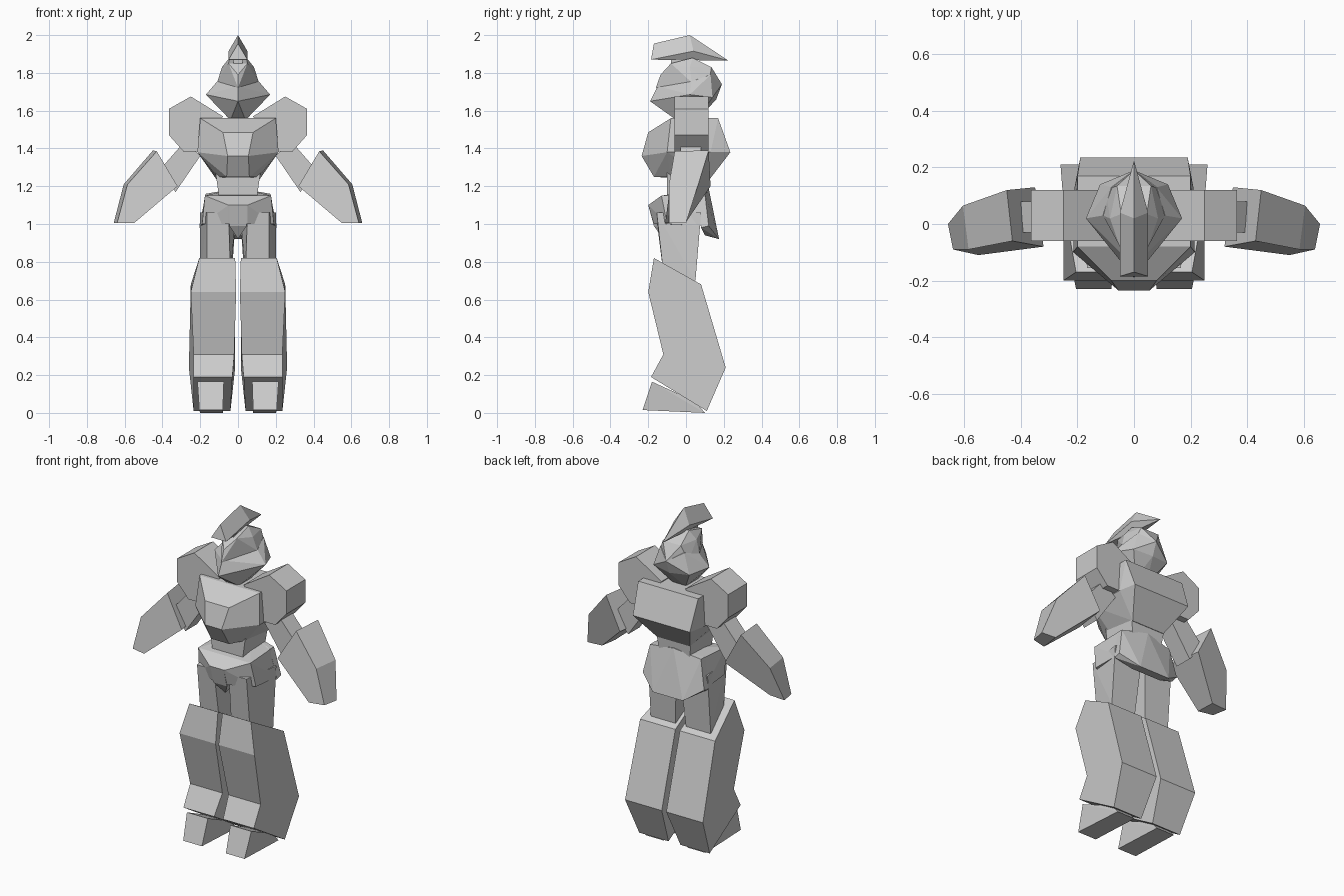
import bpy, bmesh

grey = bpy.data.materials.new("plain_grey")
grey.diffuse_color = (0.6, 0.6, 0.6, 1)


def finish(name, bm):
    bmesh.ops.recalc_face_normals(bm, faces=bm.faces)
    me = bpy.data.meshes.new(name)
    bm.to_mesh(me)
    bm.free()
    me.materials.append(grey)
    bpy.context.collection.objects.link(bpy.data.objects.new(name, me))


def hull(name, pts, both=True):
    """Faceted solid around the points; both=True mirrors the points in x."""
    bm = bmesh.new()
    pts = set(pts) | ({(-x, y, z) for x, y, z in pts} if both else set())
    for p in sorted(pts):
        bm.verts.new(p)
    res = bmesh.ops.convex_hull(bm, input=bm.verts)
    loose = [v for v in bm.verts if not v.link_faces]
    bmesh.ops.delete(bm, geom=loose, context='VERTS')
    bmesh.ops.dissolve_limit(bm, angle_limit=0.06, verts=bm.verts, edges=bm.edges)
    finish(name, bm)


def loft(name, a, b):
    """Bridge two matching outlines and cap both."""
    bm = bmesh.new()
    va, vb = ([bm.verts.new(p) for p in ring] for ring in (a, b))
    n = len(va)
    for i in range(n):
        j = (i + 1) % n
        bm.faces.new((va[i], va[j], vb[j], vb[i]))
    bm.faces.new(va[::-1])
    bm.faces.new(vb)
    finish(name, bm)


def pair(make, name, *rings):
    for side, s in (("left", 1), ("right", -1)):
        make(f"{side}_{name}", *[[(s * x, y, z) for x, y, z in r] for r in rings])


def solid(name, pts):
    hull(name, pts, both=False)


# Head: lower face, domed helmet, crest and its stem
hull("head", [(0, -.19, 1.65), (.17, .02, 1.685), (.12, .14, 1.67), (0, .19, 1.74),
              (0, .16, 1.66), (.11, .03, 1.755), (.08, .13, 1.79), (0, -.15, 1.73),
              (.04, -.05, 1.55), (.04, .06, 1.55)])
hull("helmet", [(0, -.16, 1.72), (0, -.135, 1.79), (.11, .03, 1.75), (.085, .02, 1.83),
                (.05, -.08, 1.85), (.045, .035, 1.88), (.06, .135, 1.83),
                (.1, .12, 1.74), (0, .19, 1.74)])
hull("crest", [(0, -.17, 1.955), (.05, -.185, 1.87), (0, .02, 2.0),
               (.05, .04, 1.915), (0, .225, 1.865)])
hull("crest_stem", [(.025, y, z) for y in (-.08, .035) for z in (1.82, 1.91)])

# Torso
hull("chest", [(.2, -.08, 1.56), (.2, .17, 1.56), (.08, -.2, 1.485), (.055, -.235, 1.36),
               (.06, -.17, 1.25), (.215, -.1, 1.38), (.21, .13, 1.38), (.19, .235, 1.38),
               (.11, .12, 1.23), (.11, -.08, 1.25)])
hull("waist", [(.12, -.1, 1.28), (.12, .12, 1.28), (.1, -.1, 1.14), (.1, .11, 1.14)])
hull("pelvis", [(.05, -.2, 1.10), (.05, -.17, 1.0), (.175, -.13, 1.15), (.17, .1, 1.16),
                (0, .12, 1.19), (.2, .1, .99), (.19, -.1, 1.0)])
hull("back_skirt", [(.17, .06, 1.16), (0, .12, 1.19), (.17, .1, 1.16), (.205, .08, .98),
                    (.205, .12, .99), (.1, .175, .92), (.1, .1, .94)])
hull("crotch_guard", [(.045, -.2, 1.1), (.045, -.17, .99), (0, -.12, .92),
                      (.04, 0, 1.05), (0, 0, .95)])

# Arms: shoulder block, upper arm, tapered forearm
shoulder = [(.08, 1.57), (.25, 1.675), (.365, 1.61), (.365, 1.47), (.29, 1.385), (.2, 1.385)]
pair(loft, "shoulder", [(x, -.06, z) for x, z in shoulder], [(x, .12, z) for x, z in shoulder])
arm = [(.28, 1.44), (.42, 1.28), (.33, 1.17), (.2, 1.36)]
pair(loft, "upper_arm", [(x, -.03, z) for x, z in arm], [(x, .08, z) for x, z in arm])
pair(loft, "forearm",
     [(.43, -.06, 1.385), (.32, -.08, 1.2), (.55, -.11, 1.005), (.64, -.09, 1.005), (.585, -.09, 1.21)],
     [(.45, .12, 1.39), (.35, .13, 1.2), (.56, .0, 1.01), (.658, .0, 1.005), (.605, .065, 1.21)])

# Legs: thigh, flared lower leg, wedge foot
pair(solid, "thigh", [(.05, -.16, 1.06), (.165, -.155, 1.06), (.2, .08, 1.06), (.01, .08, 1.06),
                      (.04, -.12, .74), (.165, -.12, .74), (.2, .05, .7), (.035, .05, .7)])
leg = [(-.17, .82, .015, .205), (-.2, .64, .01, .25), (-.12, .31, .02, .235),
       (-.185, .19, .03, .235), (.11, .01, .04, .235), (.21, .24, .015, .26),
       (.08, .68, .015, .25)]
pair(loft, "lower_leg", [(i, y, z) for y, z, i, o in leg], [(o, y, z) for y, z, i, o in leg])
pair(solid, "foot", [(x, y, z) for y, z, xs in ((-.18, .165, (.075, .215)), (-.23, .015, (.08, .205)),
                                                 (.1, .0, (.08, .2)), (.05, .06, (.08, .2)))
                     for x in xs])
